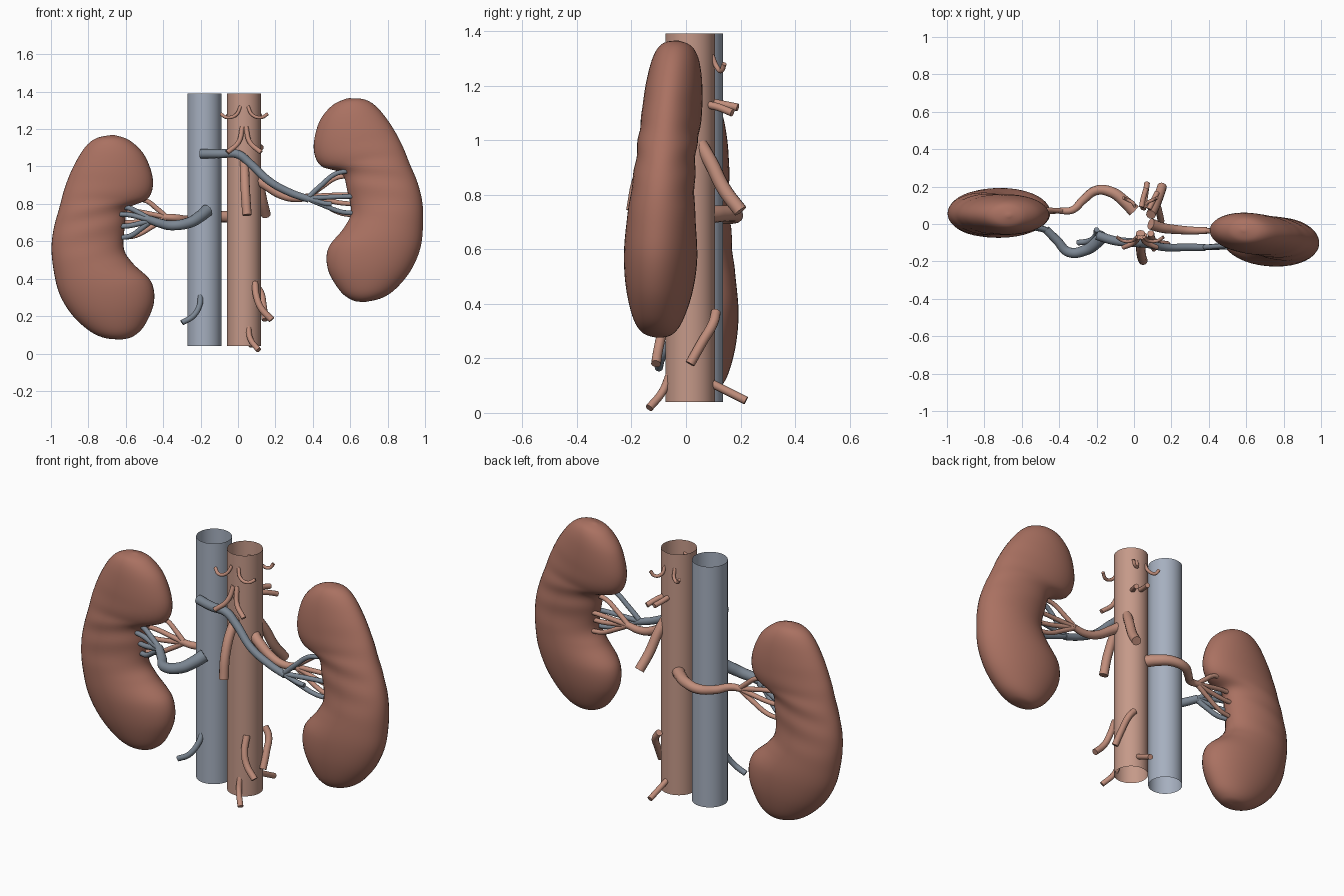
import bpy, bmesh, math
from mathutils import Vector

cube = bpy.data.objects.get("Cube")
if cube:
    bpy.data.objects.remove(cube, do_unlink=True)


def material(name, rgb):
    m = bpy.data.materials.new(name)
    m.use_nodes = True
    m.diffuse_color = (*rgb, 1)
    bsdf = m.node_tree.nodes["Principled BSDF"]
    bsdf.inputs["Base Color"].default_value = (*rgb, 1)
    bsdf.inputs["Roughness"].default_value = 0.6
    return m


ORGAN = material("organ red brown", (0.40, 0.165, 0.12))
AORTA = material("main artery pink", (0.56, 0.32, 0.25))
ARTERY = material("branch artery pink", (0.53, 0.27, 0.20))
CAVA = material("main vein grey blue", (0.38, 0.43, 0.52))
VEIN = material("branch vein slate", (0.20, 0.24, 0.29))


def smooth(ob):
    bpy.ops.object.select_all(action="DESELECT")
    ob.select_set(True)
    bpy.context.view_layer.objects.active = ob
    bpy.ops.object.shade_smooth_by_angle(angle=math.radians(50))


def mesh_object(name, bm, mat):
    bmesh.ops.recalc_face_normals(bm, faces=bm.faces)
    me = bpy.data.meshes.new(name)
    bm.to_mesh(me)
    bm.free()
    me.materials.append(mat)
    ob = bpy.data.objects.new(name, me)
    bpy.context.collection.objects.link(ob)
    smooth(ob)
    return ob


def spline_sample(rows, steps):
    """Catmull-Rom resampling of rows of numbers."""
    rows = [Vector(r) for r in rows]
    out = []
    for i in range(len(rows) - 1):
        a, b, c, d = (rows[max(0, min(len(rows) - 1, i + k))] for k in (-1, 0, 1, 2))
        for s in range(steps):
            t = s / steps
            out.append(0.5 * (2 * b + (c - a) * t + (2 * a - 5 * b + 4 * c - d) * t ** 2
                              + (3 * b - a - 3 * c + d) * t ** 3))
    return out + [rows[-1]]


# Kidney sections: outer x, outer z, inner x, inner z, half depth
SECTIONS = [
    (-.68, 1.168, -.66, 1.168, .008),
    (-.76, 1.15, -.58, 1.14, .06),
    (-.82, 1.10, -.50, 1.06, .09),
    (-.88, 1.0, -.455, .93, .106),
    (-.925, .89, -.48, .83, .108),
    (-.955, .78, -.585, .775, .107),
    (-.985, .67, -.605, .68, .11),
    (-.997, .56, -.61, .56, .118),
    (-.985, .44, -.56, .48, .128),
    (-.955, .32, -.465, .385, .133),
    (-.89, .21, -.45, .27, .12),
    (-.80, .125, -.50, .15, .09),
    (-.72, .085, -.56, .092, .055),
    (-.64, .075, -.62, .075, .008),
]
PIVOT_X, PIVOT_Z, SIDES = -.72, .62, 40


def kidney(name, side, location, degrees):
    bm = bmesh.new()
    rings = []
    samples = spline_sample(SECTIONS, 7)
    for i, (ox, oz, ix, iz, depth) in enumerate(samples):
        u = i / (len(samples) - 1)
        window = math.exp(-((u - .42) / .13) ** 2)
        ring = []
        for k in range(SIDES):
            a = math.tau * k / SIDES
            # shallow slanted creases around the waist
            d = depth * (1 + .025 * window * math.sin(u * 70 + 2 * math.cos(a)))
            w = .5 + .5 * math.cos(a)
            x, z = ox + (ix - ox) * w, oz + (iz - oz) * w
            ring.append(bm.verts.new((-side * (x - PIVOT_X), d * math.sin(a), z - PIVOT_Z)))
        rings.append(ring)
    for r, s in zip(rings, rings[1:]):
        for k in range(SIDES):
            n = (k + 1) % SIDES
            bm.faces.new((r[k], r[n], s[n], s[k]))
    bm.faces.new(rings[0])
    bm.faces.new(rings[-1])
    ob = mesh_object(name, bm, ORGAN)
    ob.location = location
    ob.rotation_euler = [math.radians(d) for d in degrees]


kidney("right_kidney", -1, (-.72, .055, .62), (1, 0, 0))
kidney("left_kidney", 1, (.705, -.075, .828), (-3.5, -7.5, -5))


# Open main vessels
def trunk(name, x, y, mat):
    bm = bmesh.new()
    bmesh.ops.create_cone(bm, cap_ends=False, segments=48, radius1=.091, radius2=.091, depth=1.35)
    mesh_object(name, bm, mat).location = (x, y, .715)


trunk("vena_cava", -.18, .045, CAVA)
trunk("aorta", .033, .015, AORTA)


def tube(name, points, mat, r0, r1=None):
    """Round tube through the points, tapering from r0 to r1."""
    r1 = r0 if r1 is None else r1
    cu = bpy.data.curves.new(name, "CURVE")
    cu.dimensions = "3D"
    cu.bevel_depth = 1
    cu.bevel_resolution = 4
    cu.resolution_u = 8
    cu.use_fill_caps = True
    sp = cu.splines.new("BEZIER")
    sp.bezier_points.add(len(points) - 1)
    for i, (bp, p) in enumerate(zip(sp.bezier_points, points)):
        bp.co = p
        bp.handle_left_type = bp.handle_right_type = "AUTO"
        bp.radius = r0 + (r1 - r0) * i / (len(points) - 1)
    cu.materials.append(mat)
    ob = bpy.data.objects.new(name, cu)
    bpy.context.collection.objects.link(ob)
    bpy.ops.object.select_all(action="DESELECT")
    ob.select_set(True)
    bpy.context.view_layer.objects.active = ob
    bpy.ops.object.convert(target="MESH")
    smooth(bpy.context.view_layer.objects.active)


def fork(name, root, ends, mat, radius):
    """Thin branches fanning from the root to each end."""
    root = Vector(root)
    for i, e in enumerate(ends):
        e = Vector(e)
        near, far = root.lerp(e, .35), root.lerp(e, .72)
        near.z += (e.z - root.z) * .12
        far.z += (e.z - root.z) * .18
        tube(f"{name}_{i + 1}", [root, near, far, e], mat, radius * 1.15, radius)


# Renal veins
tube("left_renal_vein", [(-.2, -.06, 1.068), (-.1, -.09, 1.068), (0, -.1, 1.065), (.06, -.105, 1.02),
     (.17, -.125, .92), (.28, -.125, .86), (.38, -.125, .825)], VEIN, .025, .019)
fork("left_vein_branch", (.37, -.125, .83),
     [(.58, -.11, .975), (.63, -.1, .84), (.62, -.1, .75), (.5, -.125, .80)], VEIN, .012)
tube("right_renal_vein", [(-.165, -.06, .765), (-.2, -.1, .735), (-.26, -.14, .70),
     (-.35, -.15, .685), (-.41, -.09, .695), (-.47, -.03, .715)], VEIN, .034, .022)
fork("right_vein_branch", (-.46, -.035, .712),
     [(-.63, .02, .785), (-.63, .0, .745), (-.63, .02, .68), (-.62, .03, .62)], VEIN, .013)

# Renal arteries
tube("right_renal_artery", [(.0, .07, .725), (-.05, .12, .73), (-.12, .17, .73), (-.2, .18, .72),
     (-.27, .13, .715), (-.33, .075, .725), (-.40, .07, .73)], ARTERY, .034, .017)
fork("right_artery_branch", (-.38, .07, .728),
     [(-.53, .08, .825), (-.62, .06, .765), (-.62, .07, .70), (-.61, .06, .62)], ARTERY, .012)
tube("left_renal_artery", [(.09, .0, .94), (.15, -.02, .90), (.23, -.03, .85),
     (.31, -.035, .83), (.39, -.035, .84)], ARTERY, .03, .018)
fork("left_artery_branch", (.38, -.035, .84),
     [(.58, -.05, .95), (.63, -.04, .85), (.63, -.06, .80), (.62, -.05, .74)], ARTERY, .012)

# Cut branches on the front, side and back of the main artery
tube("front_gut_artery", [(.035, -.05, 1.04), (.035, -.11, .98), (.04, -.17, .86), (.048, -.195, .74)],
     ARTERY, .025)
tube("back_side_artery", [(.09, .05, .99), (.11, .09, .92), (.13, .14, .82), (.15, .2, .74)],
     ARTERY, .026)
tube("lower_front_artery", [(.09, -.05, .38), (.1, -.085, .30), (.125, -.1, .24), (.18, -.11, .18)],
     ARTERY, .018)
tube("lower_side_artery", [(.09, .11, .37), (.12, .1, .33), (.135, .06, .26), (.145, .015, .18)],
     ARTERY, .018)
tube("bottom_front_artery", [(.055, -.06, .14), (.065, -.085, .08), (.11, -.135, .018)], ARTERY, .015)
tube("bottom_back_artery", [(.05, .08, .115), (.06, .15, .08), (.07, .22, .045)], ARTERY, .015)
tube("upper_back_artery", [(.04, .09, 1.14), (.05, .14, 1.13), (.065, .19, 1.12)], ARTERY, .014)
tube("upper_side_artery", [(.08, .08, 1.13), (.1, .12, 1.12), (.125, .17, 1.1)], ARTERY, .014)
for side, word in ((-1, "right"), (1, "left")):
    x = .033
    tube(f"{word}_belly_artery", [(x + side * .01, -.07, 1.21), (x + side * .03, -.1, 1.13),
         (x + side * .09, -.125, 1.075)], ARTERY, .013)
    tube(f"{word}_upper_hook", [(x + side * .02, -.07, 1.32), (x + side * .045, -.09, 1.275),
         (x + side * .09, -.09, 1.262), (x + side * .125, -.07, 1.28)], ARTERY, .009)
    tube(f"{word}_back_hook", [(x + side * .03, .095, 1.31), (x + side * .04, .115, 1.265),
         (x + side * .07, .13, 1.255), (x + side * .09, .14, 1.28)], ARTERY, .009)

# Cut branch of the main vein
tube("lower_vein_branch", [(-.2, -.03, .31), (-.205, -.06, .26), (-.24, -.09, .2), (-.3, -.1, .165)],
     VEIN, .015)
